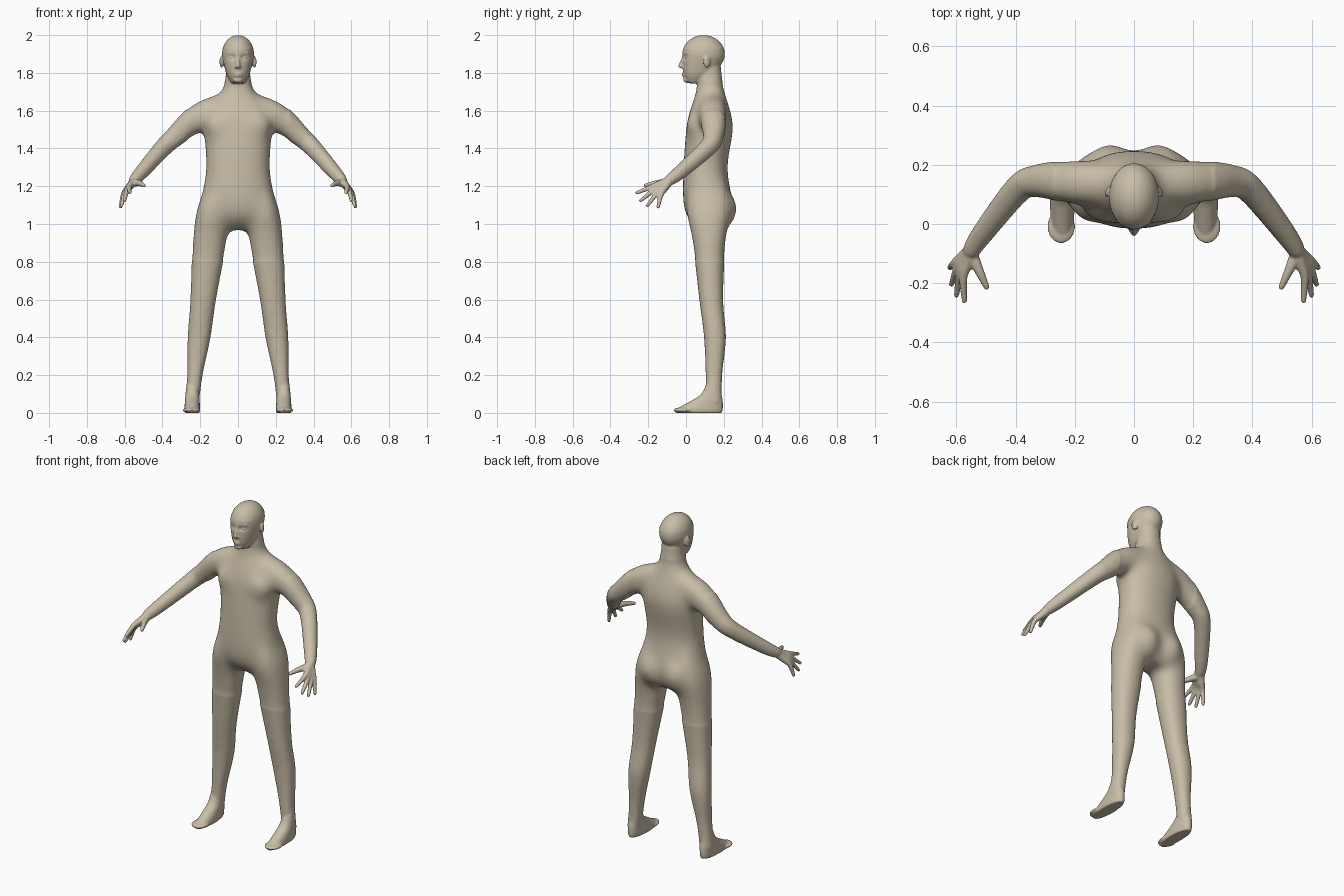
import bpy, bmesh, math
from mathutils import Vector, Matrix

SEGMENTS = 32
COLOUR = (.58, .51, .39, 1)

cube = bpy.data.objects.get("Cube")
if cube:
    bpy.data.objects.remove(cube)

skin = bpy.data.materials.new("warm_beige_skin")
skin.diffuse_color = COLOUR
skin.use_nodes = True
skin.node_tree.nodes["Principled BSDF"].inputs["Base Color"].default_value = COLOUR


def curve(keys, steps=4):
    """Smooth spline through a few key rows of any width."""
    keys = [Vector(key) for key in keys]
    padded = [keys[0], *keys, keys[-1]]
    rows = []
    for before, start, end, after in zip(padded, padded[1:], padded[2:], padded[3:]):
        leave, arrive = (end - before) / 2, (after - start) / 2
        for i in range(steps):
            t = i / steps
            ease = t * t * (3 - 2 * t)
            rows.append(start.lerp(end, ease) + leave * t * (1 - t) ** 2
                        - arrive * t * t * (1 - t))
    return rows + [keys[-1]]


def bridge(bm, rings):
    """Join rings of points into a closed tube."""
    rows = [[bm.verts.new(point) for point in ring] for ring in rings]
    for low, high in zip(rows, rows[1:]):
        for i in range(SEGMENTS):
            bm.faces.new((low[i - 1], low[i], high[i], high[i - 1]))
    bm.faces.new(reversed(rows[0]))
    bm.faces.new(rows[-1])


def circle(width=1, depth=1):
    """Points of a slightly squared ellipse."""
    def squared(value):
        return math.copysign(abs(value) ** .9, value)
    turns = [math.tau * i / SEGMENTS for i in range(SEGMENTS)]
    return [Vector((width * squared(math.cos(a)), depth * squared(math.sin(a)), 0))
            for a in turns]


def loft(bm, keys, x=0, lean=0):
    """Level sections: height, front, back, half width."""
    rings = []
    for z, front, back, width in curve(keys):
        centre = Vector((x + lean * z, (front + back) / 2, z))
        rings.append([centre + p for p in circle(width, (back - front) / 2)])
    bridge(bm, rings)


def ball(bm, centre, size, turn=0):
    place = Matrix.Translation(centre) @ Matrix.Rotation(turn, 4, 'Z')
    bmesh.ops.create_uvsphere(bm, u_segments=SEGMENTS, v_segments=SEGMENTS // 2, radius=1,
                              matrix=place @ Matrix.Diagonal((*size, 1)))


def tube(bm, keys):
    """Round limb with domed ends through points of x, y, z, radius."""
    path = curve(keys)
    rings = []
    for i, point in enumerate(path):
        ahead, behind = path[min(i + 1, len(path) - 1)], path[max(i - 1, 0)]
        facing = (ahead - behind).xyz.to_track_quat('Z', 'Y')
        rings.append([point.xyz + facing @ (p * point.w) for p in circle()])
    bridge(bm, rings)
    for end in (path[0], path[-1]):
        ball(bm, end.xyz, [end.w] * 3)


def mirror(bm):
    """Copy everything built so far to the other side."""
    copy = bmesh.ops.duplicate(bm, geom=[*bm.verts, *bm.edges, *bm.faces])["geom"]
    verts = [item for item in copy if isinstance(item, bmesh.types.BMVert)]
    bmesh.ops.scale(bm, vec=(-1, 1, 1), verts=verts)


def fuse(bm, name, voxel, softness):
    """Melt overlapping parts into one smooth skin."""
    bmesh.ops.recalc_face_normals(bm, faces=bm.faces)
    rough = bpy.data.meshes.new(name)
    bm.to_mesh(rough)
    bm.free()
    part = bpy.data.objects.new(name, rough)
    bpy.context.collection.objects.link(part)
    remesh = part.modifiers.new("Fuse", 'REMESH')
    remesh.mode, remesh.voxel_size = 'VOXEL', voxel
    soften = part.modifiers.new("Soften", 'SMOOTH')
    soften.factor, soften.iterations = .5, softness
    graph = bpy.context.evaluated_depsgraph_get()
    part.data = bpy.data.meshes.new_from_object(part.evaluated_get(graph))
    part.modifiers.clear()
    bpy.data.meshes.remove(rough)
    return part


# Chest, buttock, leg and arm of one side
bm = bmesh.new()
ball(bm, (.085, .05, 1.52), (.09, .05, .08))
ball(bm, (.08, .155, 1.08), (.1, .118, .12))
loft(bm, [(1.25, .03, .2, .04), (1.08, 0, .24, .086), (.9, .035, .21, .09),
          (.6, .07, .197, .068), (.4, .095, .212, .061), (.2, .103, .192, .041),
          (.05, .1, .19, .038)], x=.25, lean=-.11)
tube(bm, [(.03, .14, 1.65, .06), (.17, .14, 1.585, .077), (.25, .145, 1.535, .069),
          (.33, .145, 1.465, .055), (.39, .12, 1.41, .048), (.51, -.03, 1.275, .038),
          (.55, -.09, 1.23, .031)])
mirror(bm)

# Trunk and neck
loft(bm, [(.97, .07, .2, .07), (1.03, .01, .235, .17), (1.12, -.016, .245, .195),
          (1.3, -.014, .22, .17), (1.5, 0, .25, .182), (1.6, .02, .235, .17),
          (1.7, .052, .205, .09), (1.78, .055, .19, .066), (1.85, .06, .185, .063)])
body = fuse(bm, "body", .01, 10)

# Melt the joints of hips, chest and shoulders further
bm = bmesh.new()
bm.from_mesh(body.data)
trunk = [v for v in bm.verts if abs(v.co.x) < .27 and .8 < v.co.z < 1.75]
for _ in range(40):
    bmesh.ops.smooth_vert(bm, verts=trunk, factor=.5,
                          use_axis_x=True, use_axis_y=True, use_axis_z=True)
bm.to_mesh(body.data)
bm.free()

# Nostril, brow and ear of one side
bm = bmesh.new()
ball(bm, (.011, -.02, 1.831), (.008, .012, .007))
tube(bm, [(.014, -.011, 1.9, .007), (.05, .006, 1.905, .007)])
ball(bm, (.087, .11, 1.858), (.009, .021, .033), turn=.4)
mirror(bm)

# Skull, jaw, nose, chin and lips
ball(bm, (0, .093, 1.9), (.085, .113, .1))
loft(bm, [(1.745, .01, .08, .034), (1.79, -.013, .15, .06),
          (1.87, -.018, .195, .08), (1.93, -.015, .2, .08)])
tube(bm, [(0, -.012, 1.885, .009), (0, -.031, 1.835, .011)])
ball(bm, (0, -.002, 1.762), (.026, .012, .014))
for lip in (1.784, 1.796):
    ball(bm, (0, -.009, lip), (.022, .013, .006))
head = fuse(bm, "head", .004, 4)

# Eye sockets pressed into the face
eye = Vector((.034, .008, 1.882))
for v in head.data.vertices:
    if v.co.y < .05:
        across, up = abs(v.co.x) - eye.x, v.co.z - eye.z
        v.co.y += .014 * math.exp(-(across / .018) ** 2 - (up / .011) ** 2)

# Eyeball
bm = bmesh.new()
ball(bm, eye, (.015, .015, .008))

# Palm and four fingers, fanned from the index to the little finger
wrist = Vector((.548, -.087, 1.23))
index_knuckle, little_knuckle = Vector((.577, -.18, 1.197)), Vector((.606, -.132, 1.157))
index_tip, little_tip = Vector((.573, -.26, 1.165)), Vector((.622, -.147, 1.09))
fan = Vector((.622, -.246, 1.09))
for finger in range(4):
    t = finger / 3
    knuckle = index_knuckle.lerp(little_knuckle, t)
    tip = index_tip.lerp(fan, t).lerp(fan.lerp(little_tip, t), t)
    tube(bm, [(*wrist, .023), (*wrist.lerp(knuckle, .5), .019),
              (*knuckle, .014), (*tip, .009)])

# Thumb
tube(bm, [(.55, -.1, 1.22, .022), (.52, -.165, 1.215, .015), (.498, -.213, 1.204, .01)])

# Foot and toes
loft(bm, [(0, -.055, .19, .038), (.02, -.05, .195, .042), (.06, .02, .195, .039),
          (.1, .08, .188, .036), (.17, .115, .178, .028)], x=.242)
ball(bm, (.246, -.008, .015), (.047, .058, .015))
mirror(bm)

# One continuous skin
for part in (body, head):
    bm.from_mesh(part.data)
    bpy.data.objects.remove(part)
figure = fuse(bm, "human_figure", .005, 4)
figure.data.materials.clear()
figure.data.materials.append(skin)
figure.data.shade_smooth()
